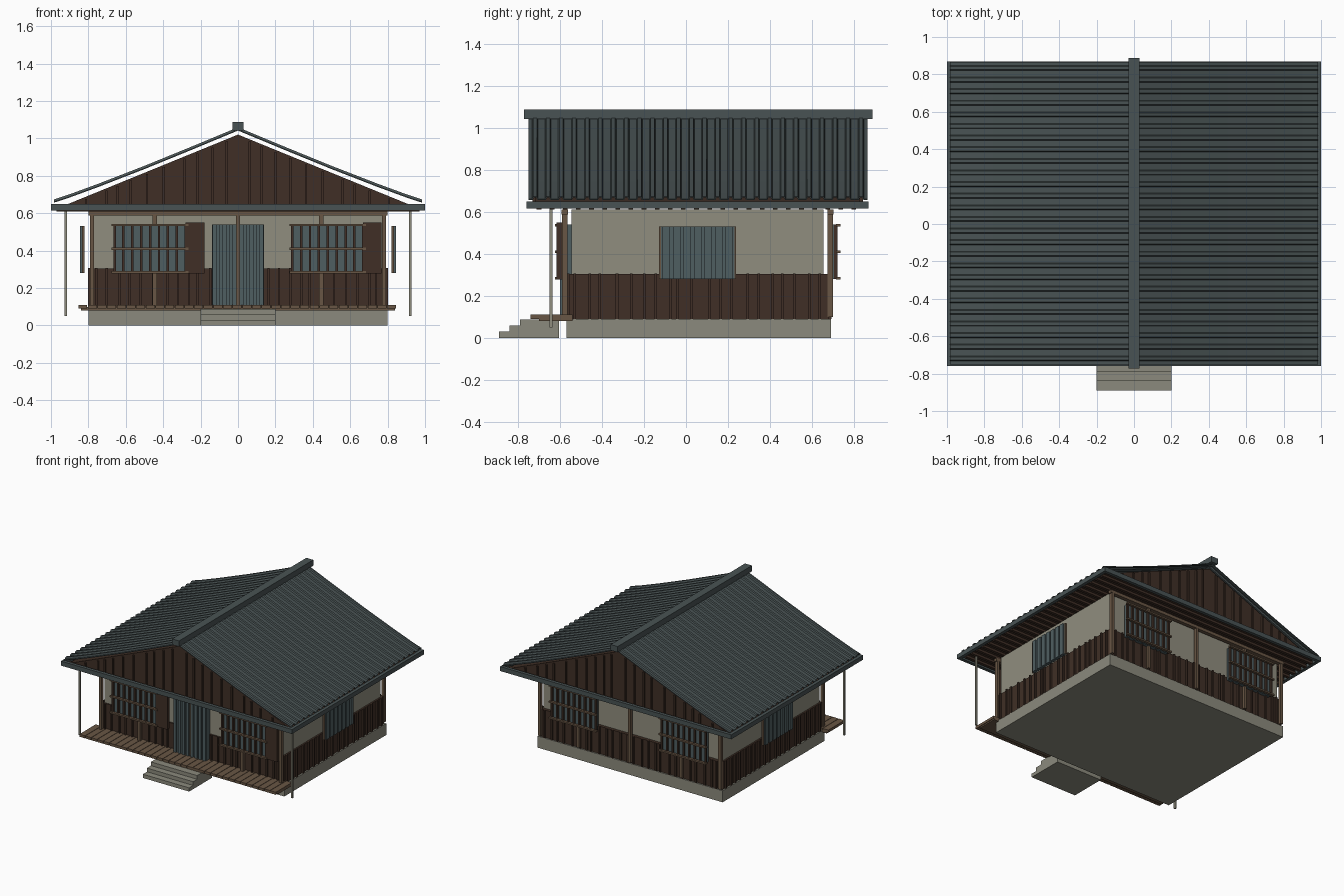
import bpy, bmesh, random
from mathutils import Matrix, Vector

random.seed(4)
cube = bpy.data.objects.get("Cube")
if cube:
    bpy.data.objects.remove(cube, do_unlink=True)


def material(name, rgb):
    m = bpy.data.materials.new(name)
    m.use_nodes = True
    m.diffuse_color = (*rgb, 1)
    m.node_tree.nodes["Principled BSDF"].inputs["Base Color"].default_value = (*rgb, 1)
    return m


SLATE = material("roof slate", (0.066, 0.086, 0.088))
GLASS = material("blue grey panel", (0.078, 0.112, 0.12))
PLASTER = material("plaster", (0.28, 0.27, 0.21))
STONE = material("stone", (0.26, 0.255, 0.205))
DARK = material("dark wood", (0.05, 0.028, 0.019))
WOOD = material("light wood", (0.14, 0.093, 0.058))

CY = 0.055              # middle of the house in depth
HALF_Y = 0.60           # half depth of the plaster walls


def finish(name, bm, mat):
    bmesh.ops.recalc_face_normals(bm, faces=bm.faces)
    mesh = bpy.data.meshes.new(name)
    bm.to_mesh(mesh)
    bm.free()
    mesh.materials.append(mat)
    ob = bpy.data.objects.new(name, mesh)
    bpy.context.collection.objects.link(ob)
    return ob


def boxes(name, mat, spans):
    """One object made of boxes, each given as x, y and z ranges."""
    bm = bmesh.new()
    for span in spans:
        size = Vector([abs(b - a) for a, b in span])
        mid = Vector([(a + b) / 2 for a, b in span])
        bmesh.ops.create_cube(bm, size=1, matrix=Matrix.Translation(mid) @ Matrix.Diagonal((*size, 1)))
    return finish(name, bm, mat)


def around(c, w):
    return (c - w / 2, c + w / 2)


def depth(side, near, far):
    """Depth range measured outward from the house middle; side -1 is front."""
    return tuple(sorted((CY + side * near, CY + side * far)))


def uneven(start, end, step):
    """Slightly irregular positions for hand-set battens."""
    n = round((end - start) / step)
    return [start + (i + 0.5 + random.uniform(-0.25, 0.25)) * (end - start) / n for i in range(n)]


# Foundation and entrance steps
boxes("foundation", STONE, [((-0.8, 0.8), (-0.57, 0.69), (0, 0.09))])
boxes("entrance_steps", STONE,
      [((-0.2, 0.2), (-0.89 + 0.05 * i, -0.605), (0.029 * i, 0.029 * (i + 1))) for i in range(3)])

# Porch deck of cross boards on a beam
boxes("porch_beam", WOOD, [((-0.84, 0.84), (-0.70, -0.54), (0.08, 0.098))])
boxes("porch_boards", WOOD,
      [(around(-0.83 + i * 0.0516, 0.048), (-0.74, -0.54), (0.09, 0.11)) for i in range(33)])

# Walls
boxes("plaster_walls", PLASTER, [((-0.775, 0.775), depth(1, -HALF_Y, HALF_Y), (0.08, 0.612))])
boxes("wainscot", DARK, [((-0.788, 0.788), (-0.555, 0.68), (0.09, 0.305))])
battens = []
for side in (-1, 1):
    face = 0.61 if side < 0 else 0.625
    for x in uneven(-0.78, 0.78, 0.06):
        battens.append((around(x, 0.012), depth(side, face, face + 0.012), (0.09, 0.307)))
    for y in uneven(-0.55, 0.68, 0.06):
        battens.append((around(side * 0.794, 0.014), around(y, 0.012), (0.09, 0.307)))
boxes("wainscot_battens", DARK, battens)

# Timber frame on front and back
for side, label in ((-1, "front"), (1, "back")):
    boxes(label + "_posts", WOOD,
          [(around(x, 0.022), depth(side, 0.62, 0.645), (0.1, 0.612)) for x in (-0.78, -0.445, 0, 0.445, 0.78)])
    boxes(label + "_top_beam", WOOD, [((-0.8, 0.8), depth(side, 0.618, 0.647), (0.588, 0.612))])


# Barred windows, two on the front and two on the back
def barred_window(name, side, x0, x1):
    boxes(name + "_pane", GLASS, [((x0, x1), depth(side, 0.625, 0.65), (0.28, 0.54))])
    count = 9
    boxes(name + "_bars", DARK,
          [(around(x0 + (x1 - x0) * i / (count - 1), 0.013), depth(side, 0.65, 0.667), (0.28, 0.54))
           for i in range(count)])
    boxes(name + "_rails", WOOD,
          [((x0 - 0.015, x1 + 0.015), depth(side, 0.66, 0.68), around(z, 0.012)) for z in (0.284, 0.41, 0.536)])


for side, label in ((-1, "front"), (1, "back")):
    barred_window(label + "_right_window", side, side * 0.47 - 0.19, side * 0.47 + 0.19)
    barred_window(label + "_left_window", side, -side * 0.48 - 0.19, -side * 0.48 + 0.19)
boxes("front_shutters", DARK,
      [((x, x + 0.1), depth(-1, 0.645, 0.672), (0.278, 0.55)) for x in (-0.28, 0.668)])

# Slatted front door
boxes("front_door", GLASS, [((-0.14, 0.14), depth(-1, 0.6, 0.645), (0.11, 0.54))])
boxes("door_slats", GLASS,
      [(around(-0.126 + i * 0.036, 0.022), depth(-1, 0.645, 0.655), (0.11, 0.54)) for i in range(8)])

# Slatted side windows
for side, label in ((-1, "right"), (1, "left")):
    edge = tuple(sorted((side * 0.82, side * 0.835)))
    outer = tuple(sorted((side * 0.835, side * 0.845)))
    boxes(label + "_side_window", GLASS, [(edge, (-0.12, 0.23), (0.28, 0.53))])
    boxes(label + "_side_slats", GLASS,
          [(outer, around(-0.095 + i * 0.05, 0.036), (0.28, 0.53)) for i in range(7)])
    boxes(label + "_side_window_frame", WOOD,
          [(edge, around(y, 0.01), (0.28, 0.53)) for y in (-0.123, 0.233)])

# Thin poles holding the front eave
boxes("eave_poles", PLASTER, [(around(x, 0.014), around(-0.643, 0.014), (0.05, 0.62)) for x in (-0.92, 0.92)])

# Gable block with battens
GABLE_FRONT, GABLE_BACK = -0.72, 0.83
bm = bmesh.new()
outline = [bm.verts.new((x, GABLE_FRONT, z)) for x, z in ((-0.96, 0.628), (0.96, 0.628), (0, 1.02))]
cap = bm.faces.new(outline)
extruded = bmesh.ops.extrude_face_region(bm, geom=[cap])["geom"]
bmesh.ops.translate(bm, vec=(0, GABLE_BACK - GABLE_FRONT, 0),
                    verts=[v for v in extruded if isinstance(v, bmesh.types.BMVert)])
bm.faces.new(outline) if not cap.is_valid else None
finish("gable", bm, DARK)
gable_battens = []
for x in uneven(-0.85, 0.85, 0.085):
    top = 1.01 - 0.408 * (abs(x) + 0.006)
    for y in (GABLE_FRONT - 0.006, GABLE_BACK + 0.006):
        gable_battens.append((around(x, 0.012), around(y, 0.012), (0.64, top)))
boxes("gable_battens", DARK, gable_battens)

# Rafters below the eaves and the fascia ring
boxes("rafters", DARK,
      [((-0.97, 0.97), around(-0.70 + i * 0.0625, 0.022), (0.61, 0.632)) for i in range(25)])
boxes("fascia", SLATE,
      [((-1, 1), y, (0.615, 0.65)) for y in ((-0.76, -0.735), (0.845, 0.87))]
      + [(x, (-0.735, 0.845), (0.615, 0.65)) for x in ((-1, -0.975), (0.975, 1))])


# Ribbed roof slopes, gently sagging toward the eaves
def roof_slope(name, side):
    path = [(0, 1.048), (0.25, 0.944), (0.5, 0.842), (0.75, 0.745), (0.9, 0.69), (0.985, 0.662)]
    ribs, start, end = 26, -0.75, 0.865
    step = (end - start) / ribs
    section = [(start, 0)]
    for i in range(ribs):
        y = start + (i + 0.5) * step
        section += [(y - 0.014, 0), (y - 0.009, 0.011), (y + 0.009, 0.011), (y + 0.014, 0)]
    section.append((end, 0))
    bm = bmesh.new()
    rows = [[bm.verts.new((side * x, y, z + h)) for y, h in section] for x, z in path]
    for a, b in zip(rows, rows[1:]):
        for i in range(len(section) - 1):
            bm.faces.new((a[i], a[i + 1], b[i + 1], b[i]))
    ob = finish(name, bm, SLATE)
    if ob.data.polygons[0].normal.z < 0:
        ob.data.flip_normals()
    thick = ob.modifiers.new("thickness", "SOLIDIFY")
    thick.thickness = 0.006
    thick.offset = -1


roof_slope("left_roof_slope", 1)
roof_slope("right_roof_slope", -1)
boxes("roof_ridge", SLATE, [((-0.03, 0.03), (-0.772, 0.888), (1.043, 1.088))])
